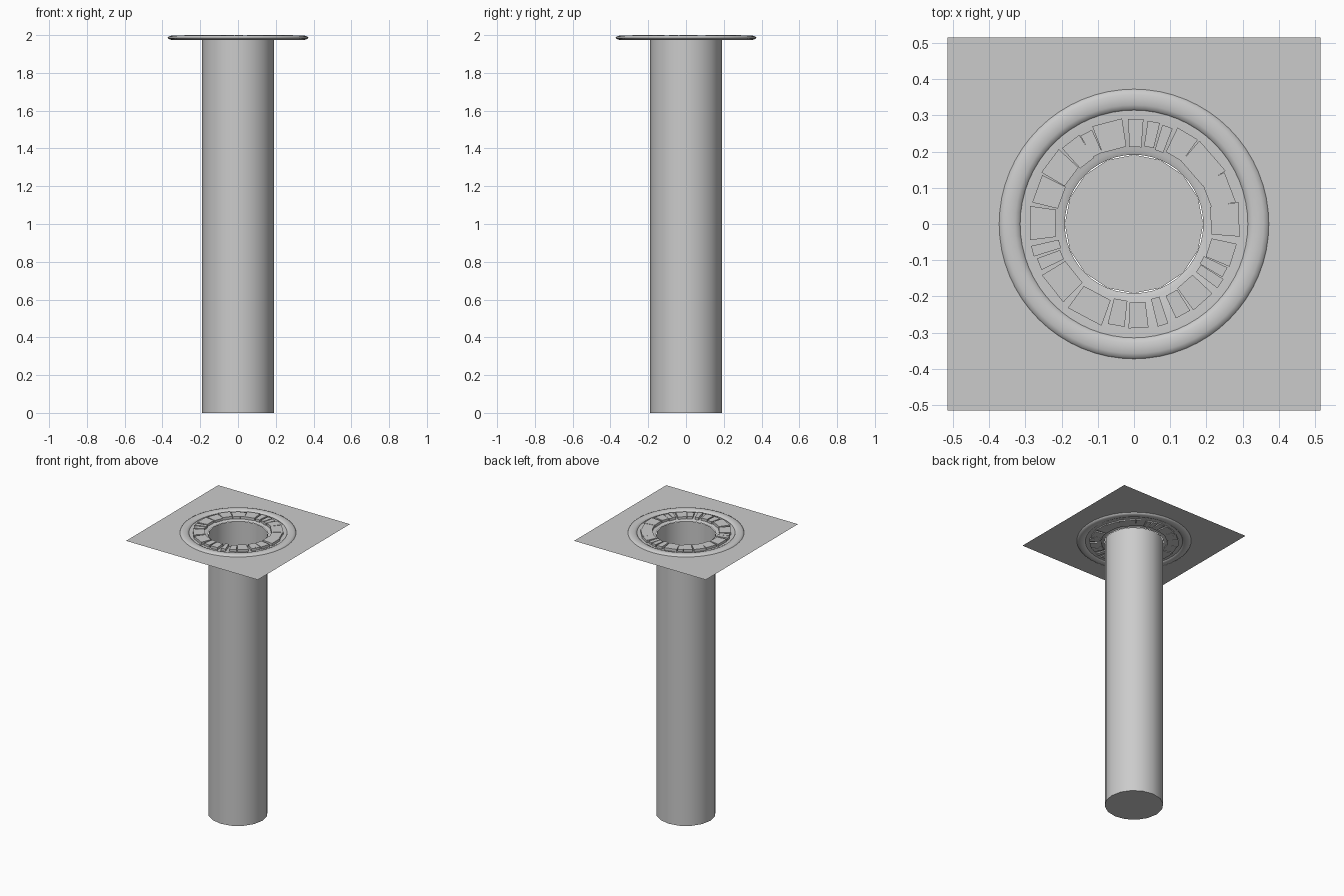
import bpy, bmesh, math
from mathutils import Vector

if "Cube" in bpy.data.objects:
    bpy.data.objects.remove(bpy.data.objects["Cube"])

MID = 1.986  # height of the ground sheet


def add_object(name, verts, faces, smooth=True):
    mesh = bpy.data.meshes.new(name)
    mesh.from_pydata(verts, [], faces)
    bm = bmesh.new()
    bm.from_mesh(mesh)
    bmesh.ops.recalc_face_normals(bm, faces=bm.faces)
    bm.to_mesh(mesh)
    bm.free()
    ob = bpy.data.objects.new(name, mesh)
    bpy.context.collection.objects.link(ob)
    if smooth:
        bpy.ops.object.select_all(action='DESELECT')
        ob.select_set(True)
        bpy.context.view_layer.objects.active = ob
        bpy.ops.object.shade_smooth_by_angle(angle=math.radians(40))
    return ob


def lathe(name, profile, sides, closed=False, cap=False):
    verts, faces = [], []
    for r, z in profile:
        for i in range(sides):
            a = 2 * math.pi * i / sides
            verts.append((r * math.cos(a), r * math.sin(a), z))
    n = len(profile)
    for k in range(n if closed else n - 1):
        m = (k + 1) % n
        for i in range(sides):
            j = (i + 1) % sides
            faces.append((k * sides + i, k * sides + j, m * sides + j, m * sides + i))
    if cap:
        faces.append(tuple(range(sides)))
    return add_object(name, verts, faces)


# square ground sheet with a round opening
N, HALF, HOLE = 64, 0.515, 0.345
verts, faces = [], []
for i in range(N):
    a = 2 * math.pi * i / N
    c, s = math.cos(a), math.sin(a)
    k = HALF / max(abs(c), abs(s))
    verts += [(HOLE * c, HOLE * s, MID), (k * c, k * s, MID)]
for i in range(N):
    j = (i + 1) % N
    faces.append((2 * i, 2 * i + 1, 2 * j + 1, 2 * j))
add_object("ground_sheet", verts, faces)

# flattened rounded ring around the opening
section = []
for i in range(12):
    a = 2 * math.pi * i / 12
    section.append((0.343 + 0.029 * math.cos(a), MID + 0.012 * math.sin(a)))
lathe("rim_ring", section, 64, closed=True)

# deep shaft, closed at the bottom and open at the top
lathe("shaft", [(0.191, 0), (0.191, 1.976)], 16, cap=True)

# shelf that joins the shaft to the ring
lathe("shelf", [(0.191, 1.976), (0.205, 1.982), (0.318, 1.982)], 48)

# irregular paving stones: (angle in degrees, outer width)
stones = [(89, .042), (79, .034), (71, .03), (59.3, .065), (41, .11), (21, .088),
          (2.5, .095), (-17.5, .066), (-28, .03), (-34.6, .03), (-48.5, .07),
          (-61.5, .045), (-74, .03), (-87.5, .055), (-100, .047), (-118, .105),
          (-141.5, .095), (-157, .034), (-165, .03), (-180.5, .094), (160, .08),
          (143, .08), (127.6, .06), (117.7, .036), (104.8, .085)]
verts, faces = [], []
for n, (deg, w) in enumerate(stones):
    a = math.radians(deg)
    out = Vector((math.cos(a), math.sin(a), 0))
    side = Vector((-out.y, out.x, 0))
    r0, r1 = 0.212 + 0.004 * (n % 2), 0.290 - 0.003 * (n % 3)
    top = 2.0 - 0.001 * (n % 3)
    b = len(verts)
    for z in (1.974, top):
        for r, t in ((r0, -.8), (r1, -1), (r1, 1), (r0, .8)):
            verts.append(out * r + side * (t * w / 2) + Vector((0, 0, z)))
    for f in ((0, 3, 2, 1), (4, 5, 6, 7), (0, 1, 5, 4), (1, 2, 6, 5), (2, 3, 7, 6), (3, 0, 4, 7)):
        faces.append(tuple(b + v for v in f))
add_object("paving_stones", verts, faces, smooth=False)
